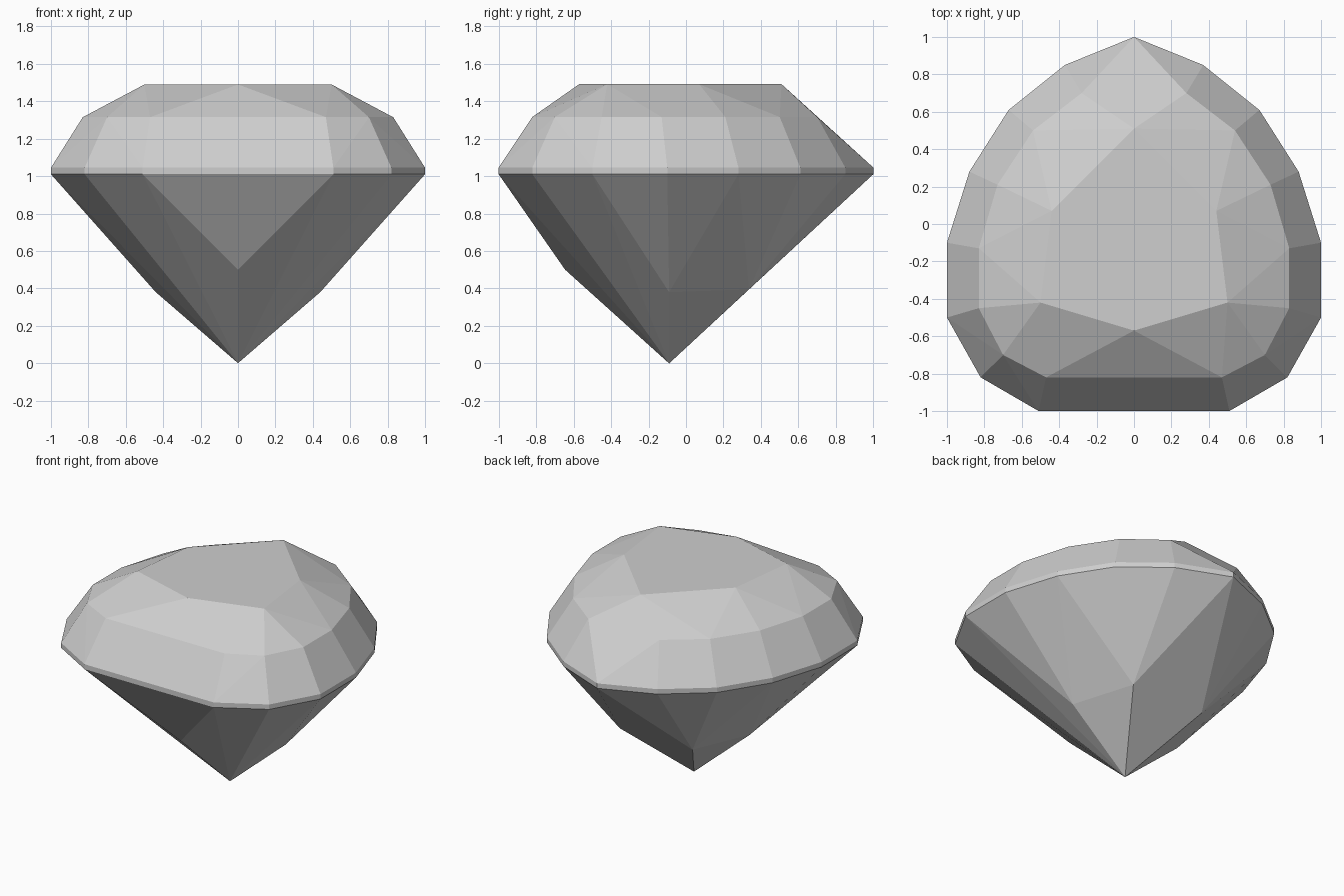
import bpy
import bmesh
import math

# Remove the default object
cube = bpy.data.objects.get("Cube")
if cube:
    bpy.data.objects.remove(cube, do_unlink=True)

# Gem colour
grey = bpy.data.materials.new("pale_grey")
grey.use_nodes = True
colour = (0.62, 0.62, 0.62, 1)
grey.diffuse_color = colour
grey.node_tree.nodes["Principled BSDF"].inputs["Base Color"].default_value = colour

# Half outlines of the pear cut, from the blunt front to the pointed back
girdle = [(0.51, -1), (0.82, -0.82), (1, -0.5), (1, -0.1),
          (0.88, 0.28), (0.67, 0.61), (0.37, 0.85), (0, 1)]
crown = [(0.47, -0.82), (0.7, -0.7), (0.83, -0.45), (0.83, -0.13),
         (0.73, 0.21), (0.54, 0.5), (0.28, 0.7)]
table = [(0, -0.57), (0.5, -0.42), (0.44, 0.07), (0, 0.51)]

# Facet corners of the pavilion, ending in the culet
pavilion = [(0, -0.645, 0.5), (0.44, -0.09, 0.38),
            (0.287, 0.336, 0.395), (0, -0.09, 0)]


def at_height(outline, z):
    return [(x, y, z) for x, y in outline]


corners = (at_height(girdle, 1.01) + at_height(girdle, 1.045)
           + at_height(crown, 1.315) + at_height(table, 1.49) + pavilion)

# Cut stone: mirrored corners wrapped in flat facets
bm = bmesh.new()
for x, y, z in corners:
    bm.verts.new((x, y, z))
    if x > 0:
        bm.verts.new((-x, y, z))
bmesh.ops.convex_hull(bm, input=bm.verts[:])
bmesh.ops.dissolve_limit(bm, angle_limit=math.radians(2),
                         verts=bm.verts[:], edges=bm.edges[:])
bmesh.ops.recalc_face_normals(bm, faces=bm.faces[:])

mesh = bpy.data.meshes.new("gemstone")
bm.to_mesh(mesh)
bm.free()
mesh.materials.append(grey)
gem = bpy.data.objects.new("gemstone", mesh)
bpy.context.collection.objects.link(gem)
